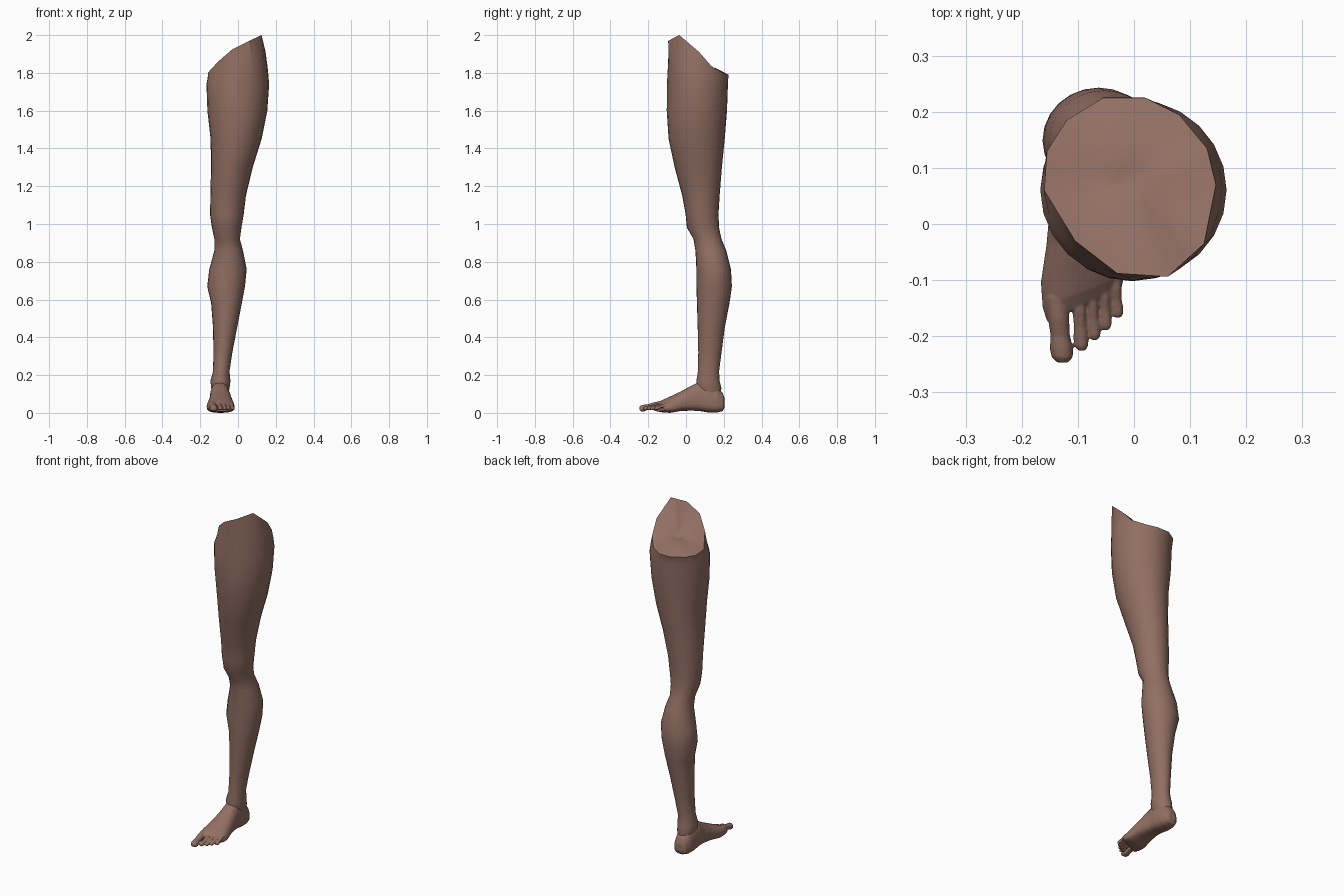
import bpy, bmesh, math
from mathutils import Vector

if "Cube" in bpy.data.objects:
    bpy.data.objects.remove(bpy.data.objects["Cube"])

skin = bpy.data.materials.new("brown skin")
skin.diffuse_color = (0.287, 0.159, 0.125, 1)
skin.use_nodes = True
skin.node_tree.nodes["Principled BSDF"].inputs["Base Color"].default_value = skin.diffuse_color
N = 24


def bridge(bm, rings):
    for a, b in zip(rings, rings[1:]):
        n = len(a)
        for i in range(n):
            j = (i + 1) % n
            bm.faces.new((a[i], a[j], b[j], b[i]))


def finish(bm, name):
    bmesh.ops.recalc_face_normals(bm, faces=bm.faces)
    me = bpy.data.meshes.new(name)
    bm.to_mesh(me)
    bm.free()
    me.materials.append(skin)
    ob = bpy.data.objects.new(name, me)
    bpy.context.collection.objects.link(ob)
    bpy.context.view_layer.objects.active = ob
    ob.select_set(True)
    return ob


def smooth(ob, degrees):
    bpy.ops.object.select_all(action='DESELECT')
    ob.select_set(True)
    bpy.context.view_layer.objects.active = ob
    bpy.ops.object.shade_smooth_by_angle(angle=math.radians(degrees))


# Leg: horizontal oval sections (z, x min, x max, y min, y max)
sections = [
    (.09, -.135, -.055, .07, .18), (.13, -.142, -.045, .055, .188),
    (.17, -.146, -.04, .055, .178), (.22, -.132, -.045, .063, .175),
    (.32, -.13, -.03, .065, .188), (.45, -.132, -.005, .062, .205),
    (.58, -.142, .02, .058, .23), (.67, -.163, .037, .055, .243),
    (.76, -.152, .046, .055, .238), (.86, -.125, .026, .05, .213),
    (.92, -.125, .01, .04, .188), (.98, -.138, .018, .005, .175),
    (1.05, -.148, .03, -.002, .172), (1.15, -.146, .042, -.02, .178),
    (1.3, -.143, .078, -.06, .19), (1.45, -.145, .125, -.092, .205),
    (1.6, -.162, .155, -.102, .217), (1.74, -.167, .165, -.101, .222)]
bm = bmesh.new()
rings = []
for z, x0, x1, y0, y1 in sections:
    ring = []
    for i in range(N):
        a = math.tau * i / N
        ring.append(bm.verts.new(((x0 + x1) / 2 + (x1 - x0) / 2 * math.cos(a),
                                  (y0 + y1) / 2 + (y1 - y0) / 2 * math.sin(a), z)))
    rings.append(ring)

# Slanted twelve-sided rim at the hip, anticlockwise from +x
rim_pts = [Vector(p) for p in (
    (.146, .07, 1.91), (.13, .135, 1.835), (.08, .195, 1.80), (.02, .225, 1.79),
    (-.055, .225, 1.79), (-.12, .185, 1.79), (-.155, .13, 1.79), (-.16, .06, 1.80),
    (-.105, -.03, 1.86), (-.03, -.088, 1.925), (.06, -.094, 1.97), (.125, -.035, 2.0))]
rim_co = []
for k in range(12):
    rim_co += [rim_pts[k], (rim_pts[k] + rim_pts[(k + 1) % 12]) / 2]
rings.append([bm.verts.new((v.co * .6 + r * .4).to_tuple()[:2] + ((v.co.z + r.z) / 2,))
              for v, r in zip(rings[-1], rim_co)])
rings.append([bm.verts.new(r) for r in rim_co])

# Dished cap across the cut
centre = Vector((0, .07, 1.835))
for s in (.6, .2):
    rings.append([bm.verts.new(centre + Vector((0, 0, .015)) + (r - centre) * s) for r in rim_co])
bridge(bm, rings)
tip = bm.verts.new(centre)
for i in range(N):
    bm.faces.new((rings[-1][i], rings[-1][(i + 1) % N], tip))
bm.faces.new(rings[0])
smooth(finish(bm, "leg"), 35)


# Foot and toes: upright sections (y, x min, x max, z min, z max, shear)
def loft_y(bm, rows, n):
    loops = []
    for y, x0, x1, z0, z1, shear in rows:
        loop = []
        for i in range(n):
            a = math.tau * i / n
            c, s = math.cos(a), math.sin(a)
            h = (z1 - z0) / 2
            mid = z0 + h * .8                    # flatter sole, taller arch
            x = (x0 + x1) / 2 + (x1 - x0) / 2 * math.copysign(abs(c) ** .85, c)
            z = mid + (h * 1.2 * s if s > 0 else -h * .8 * abs(s) ** .6)
            loop.append(bm.verts.new((x, y + shear * (x + .09), z)))
        loops.append(loop)
    bridge(bm, loops)
    bm.faces.new(loops[0])
    bm.faces.new(loops[-1])


bm = bmesh.new()
loft_y(bm, [
    (.205, -.118, -.075, .03, .075, 0), (.195, -.135, -.058, .01, .105, 0),
    (.165, -.147, -.048, .002, .14, 0), (.12, -.15, -.044, .002, .16, 0),
    (.07, -.15, -.042, .01, .165, 0), (.03, -.15, -.036, .012, .145, 0),
    (-.03, -.156, -.027, .01, .112, .1), (-.085, -.166, -.019, .0, .085, .25),
    (-.12, -.163, -.017, .003, .068, .4), (-.145, -.155, -.022, .008, .05, .45)], 24)

# Toes: base (x, y), tip (x, y), radius
for bx, by, tx, ty, r in ((-.138, -.13, -.127, -.247, .021), (-.1, -.12, -.093, -.226, .0135),
                          (-.077, -.11, -.070, -.207, .012), (-.055, -.1, -.050, -.189, .0115),
                          (-.034, -.09, -.029, -.167, .0115)):
    rows = []
    for t, w, lift in ((0, 1, .022), (.35, .9, .016), (.6, .82, .008),
                       (.78, 1.0, .002), (.92, .9, 0), (1, .45, 0)):
        x, y = bx + (tx - bx) * t, by + (ty - by) * t
        z = .024 + lift
        rows.append((y, x - r * w, x + r * w, z - r * w * .85, z + r * w * .85, 0))
    loft_y(bm, rows, 14)
foot = finish(bm, "foot")

# Blend the toes into the foot
blend = foot.modifiers.new("blend", 'REMESH')
blend.mode = 'VOXEL'
blend.voxel_size = .0028
soften = foot.modifiers.new("soften", 'SMOOTH')
soften.factor = .5
soften.iterations = 4
bpy.ops.object.select_all(action='DESELECT')
foot.select_set(True)
bpy.context.view_layer.objects.active = foot
for name in ("blend", "soften"):
    bpy.ops.object.modifier_apply(modifier=name)
smooth(foot, 60)
